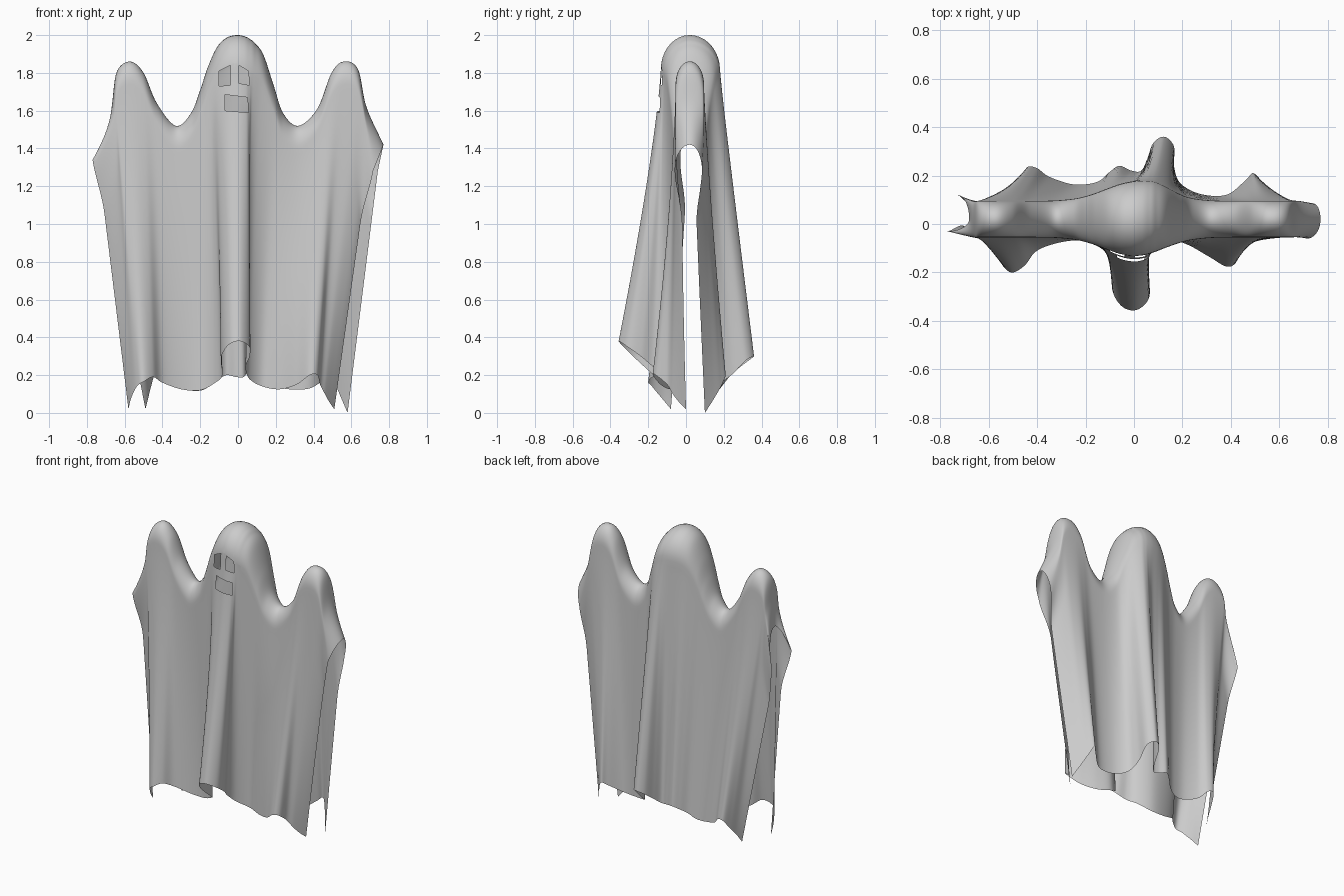
import bpy, bmesh, math
from mathutils import Vector

if "Cube" in bpy.data.objects:
    bpy.data.objects.remove(bpy.data.objects["Cube"])

# ridge line over head and raised arms: (x, z)
ridge = [(-.68, 1.5), (-.665, 1.65), (-.64, 1.81), (-.57, 1.86), (-.5, 1.8), (-.43, 1.64),
         (-.33, 1.52), (-.25, 1.585), (-.2, 1.71), (-.16, 1.83), (-.11, 1.938), (-.06, 1.986),
         (-.01, 2.0), (.03, 1.995), (.06, 1.981), (.09, 1.957), (.135, 1.895), (.19, 1.73),
         (.24, 1.585), (.32, 1.52), (.42, 1.61), (.495, 1.8), (.56, 1.86), (.635, 1.82),
         (.68, 1.62), (.77, 1.42)]

# wavy hems of the front and back panels, one point per ridge point
front_hem = [(-.58, -.08, .02), (-.565, -.13, .08), (-.535, -.18, .14), (-.5, -.2, .165),
             (-.45, -.17, .19), (-.4, -.11, .16), (-.3, -.075, .125), (-.2, -.07, .12),
             (-.12, -.11, .16), (-.083, -.17, .2), (-.09, -.27, .29), (-.05, -.34, .36),
             (.01, -.355, .38), (.06, -.31, .35), (.062, -.24, .3), (.04, -.17, .24),
             (.06, -.105, .18), (.13, -.06, .14), (.22, -.085, .125), (.31, -.135, .15),
             (.38, -.175, .2), (.42, -.16, .2), (.435, -.1, .15), (.46, -.07, .1),
             (.485, -.035, .055), (.51, 0, .02)]
back_hem = [(-.49, .1, .02), (-.475, .14, .08), (-.46, .19, .14), (-.44, .235, .2),
            (-.4, .23, .2), (-.35, .195, .15), (-.26, .165, .12), (-.19, .165, .12),
            (-.14, .18, .15), (-.1, .215, .18), (-.06, .24, .2), (-.01, .22, .19),
            (.03, .22, .19), (.055, .27, .23), (.08, .335, .28), (.125, .36, .3),
            (.165, .32, .28), (.165, .24, .2), (.19, .17, .15), (.27, .125, .125),
            (.38, .12, .13), (.46, .18, .18), (.49, .21, .2), (.52, .185, .14),
            (.55, .145, .07), (.58, .1, 0)]

# where the open side edges leave the ridge (left, right)
front_ends = [(-.77, -.03, 1.34), (.715, -.06, 1.28)]
back_ends = [(-.73, .12, 1.25), (.74, .085, 1.28)]
STEPS, TOP, DROP = 8, 9, 42


def spline(pts):
    """Dense Catmull-Rom curve through pts."""
    pts = [Vector(p) for p in pts]
    pts = [2 * pts[0] - pts[1]] + pts + [2 * pts[-1] - pts[-2]]
    out = []
    for a, b, c, d in zip(pts, pts[1:], pts[2:], pts[3:]):
        for k in range(STEPS):
            t = k / STEPS
            out.append(b + .5 * t * (c - a + t * (2 * a - 5 * b + 4 * c - d
                                                  + t * (3 * (b - c) + d - a))))
    return out + [pts[-2]]


def panel(bm, side, hem, ends):
    """Cloth panel rounding over the ridge, then falling to the hem."""
    shoulder = []
    for x, z in ridge:
        g = math.exp(-(x / .17) ** 2)
        fold = .02 * math.exp(-((x - .1) / .08) ** 2) if side > 0 else 0
        shoulder.append((x, .02 + side * (.075 + .078 * g + fold), z - .12 - .06 * g))
    shoulder[0], shoulder[-1] = ends
    top = spline([(x, .02, z) for x, z in ridge])
    cols = []
    n = len(top) - 1
    for j, (r, s, h) in enumerate(zip(top, spline(shoulder), spline(hem))):
        col = []
        for i in range(TOP):
            a = i / TOP * math.pi / 2
            c = 1 - math.cos(a)
            col.append((r.x + (s.x - r.x) * c, r.y + (s.y - r.y) * math.sin(a),
                        r.z + (s.z - r.z) * c))
        g = math.exp(-(r.x / .2) ** 2)
        ex = 1 - .5 * g
        ey = 1.25 if side < 0 else 1.22 - .27 * g
        edge = max(0, 1 - min(j, n - j) / (2 * STEPS)) ** 2
        for i in range(DROP + 1):
            t = i / DROP
            # free side edges curl inwards below the arms
            k = min(1, t / .22)
            curl = edge * k * k * (3 - 2 * k) * (1 - t)
            dx = math.copysign(.028, r.x) * curl if side < 0 else 0
            col.append((s.x + (h.x - s.x) * t ** ex - dx,
                        s.y + (h.y - s.y) * t ** ey - side * .04 * curl,
                        s.z + (h.z - s.z) * t))
        cols.append([bm.verts.new(p) for p in col])
    for a, b in zip(cols, cols[1:]):
        for i in range(len(a) - 1):
            q = (a[i], a[i + 1], b[i + 1], b[i])
            bm.faces.new(q if side < 0 else q[::-1])


def cut_hole(bm, poly):
    """Cut a convex (x, z) polygon, counter-clockwise, out of the face."""
    xs, zs = [p[0] for p in poly], [p[1] for p in poly]

    def near():
        fs = []
        for f in bm.faces:
            c = f.calc_center_median()
            if (c.y < -.02 and min(xs) - .03 < c.x < max(xs) + .03
                    and min(zs) - .04 < c.z < max(zs) + .04):
                fs.append(f)
        return fs

    planes = []
    for p, q in zip(poly, poly[1:] + poly[:1]):
        planes.append((Vector((p[0], 0, p[1])), Vector((q[1] - p[1], 0, p[0] - q[0]))))
    for co, no in planes:
        fs = near()
        geom = fs + list({e for f in fs for e in f.edges}) + list({v for f in fs for v in f.verts})
        bmesh.ops.bisect_plane(bm, geom=geom, plane_co=co, plane_no=no, dist=1e-5)
    inside = [f for f in near()
              if all((f.calc_center_median() - co).dot(no) < 0 for co, no in planes)]
    bmesh.ops.delete(bm, geom=inside, context='FACES')


# draped sheet
bm = bmesh.new()
panel(bm, -1, front_hem, front_ends)
panel(bm, 1, back_hem, back_ends)
bmesh.ops.remove_doubles(bm, verts=bm.verts, dist=1e-5)

# eye and mouth openings
cut_hole(bm, [(-.1, 1.73), (-.04, 1.735), (-.04, 1.84), (-.1, 1.81)])
cut_hole(bm, [(.005, 1.745), (.06, 1.735), (.055, 1.81), (.005, 1.84)])
cut_hole(bm, [(-.07, 1.6), (.055, 1.59), (.05, 1.67), (-.07, 1.685)])

me = bpy.data.meshes.new("draped_sheet")
bm.to_mesh(me)
bm.free()
sheet = bpy.data.objects.new("draped_sheet", me)
bpy.context.collection.objects.link(sheet)
for f in me.polygons:
    f.use_smooth = True
